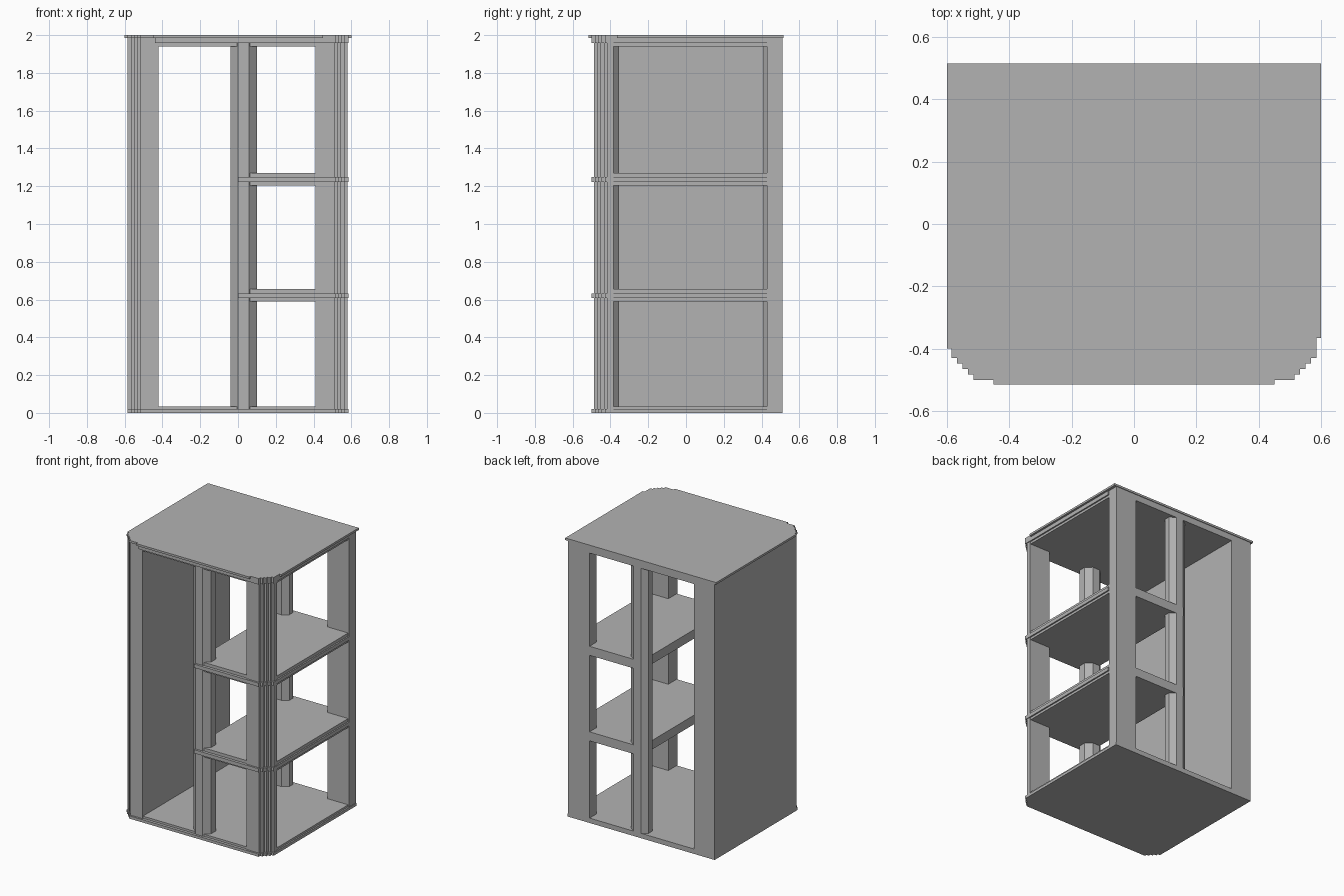
import bpy, bmesh, math

cube = bpy.data.objects.get("Cube")
if cube:
    bpy.data.objects.remove(cube, do_unlink=True)

grey = bpy.data.materials.new("plain grey")
grey.use_nodes = True
colour = (0.45, 0.45, 0.45, 1)
grey.diffuse_color = colour
grey.node_tree.nodes["Principled BSDF"].inputs["Base Color"].default_value = colour

BACK = 0.51
RISE = 0.07      # size of the stepped corner
STEPS = 4


def prism(name, outline, z0, z1):
    """Extrude a plan outline from z0 up to z1."""
    bm = bmesh.new()
    face = bm.faces.new([bm.verts.new((x, y, z0)) for x, y in outline])
    top = bmesh.ops.extrude_face_region(bm, geom=[face])["geom"]
    bmesh.ops.translate(bm, vec=(0, 0, z1 - z0),
                        verts=[v for v in top if isinstance(v, bmesh.types.BMVert)])
    bmesh.ops.recalc_face_normals(bm, faces=bm.faces)
    mesh = bpy.data.meshes.new(name)
    bm.to_mesh(mesh)
    bm.free()
    mesh.materials.append(grey)
    obj = bpy.data.objects.new(name, mesh)
    bpy.context.collection.objects.link(obj)
    return obj


def rect(x0, x1, y0, y1):
    return [(x0, y0), (x1, y0), (x1, y1), (x0, y1)]


def stair(x, y, side=1):
    """Stepped corner running from the front edge to the side edge."""
    s = RISE / STEPS
    pts = [(x - side * RISE, y)]
    for i in range(STEPS):
        px, py = pts[-1]
        pts += [(px, py + s), (px + side * s, py + s)]
    return pts


def plan(x0, x1, y0, y1, left=False, right=True):
    """Rectangle with optional stepped front corners."""
    start = stair(x0, y0, -1)[::-1] if left else [(x0, y0)]
    end = stair(x1, y0) if right else [(x1, y0)]
    return start + end + [(x1, y1), (x0, y1)]


def post(name, y, ry):
    """Eight-sided centre post."""
    k = math.cos(math.pi / 8)
    angles = [math.pi / 8 + i * math.pi / 4 for i in range(8)]
    prism(name, [(0.03 + 0.07 / k * math.cos(a), y + ry / k * math.sin(a))
                 for a in angles], 0.02, 1.96)


# Base and its front and side moulding
prism("base_moulding", plan(-0.585, 0.585, -0.5, BACK, left=True), 0, 0.02)
prism("base_floor", plan(-0.575, 0.575, -0.48, BACK, left=True), 0.02, 0.035)

# Solid side wall and corner posts
prism("side_wall", plan(-0.585, -0.42, -0.487, BACK, left=True, right=False), 0.02, 1.985)
prism("front_corner_post", plan(0.41, 0.58, -0.487, -0.385), 0.02, 1.985)
prism("back_corner_post", rect(0.41, 0.58, 0.43, BACK), 0.02, 1.985)
post("front_centre_post", -0.42, 0.065)
post("back_centre_post", 0.46, 0.05)

# Two shelves, each with a projecting band
for label, z in (("lower", 0.59), ("upper", 1.205)):
    prism(label + "_shelf", plan(0, 0.575, -0.48, BACK), z, z + 0.065)
    prism(label + "_shelf_band", plan(0, 0.585, -0.5, 0.43), z + 0.017, z + 0.043)

# Top: ceiling, moulding and notched slab
prism("ceiling", plan(-0.575, 0.575, -0.48, BACK, left=True), 1.94, 1.985)
prism("top_moulding", plan(-0.44, 0.585, -0.5, 0.43), 1.957, 1.985)
left_edge = [(-0.6, -0.4), (-0.585, -0.4)]
right_edge = [(0.585, -0.365), (0.6, -0.365)]
prism("top_slab",
      left_edge + stair(-0.585, -0.5, -1)[::-1]
      + [(-0.45, -0.5), (-0.45, -0.515), (0.45, -0.515), (0.45, -0.5)]
      + stair(0.585, -0.5) + right_edge + [(0.6, 0.515), (-0.6, 0.515)],
      1.985, 2.0)
